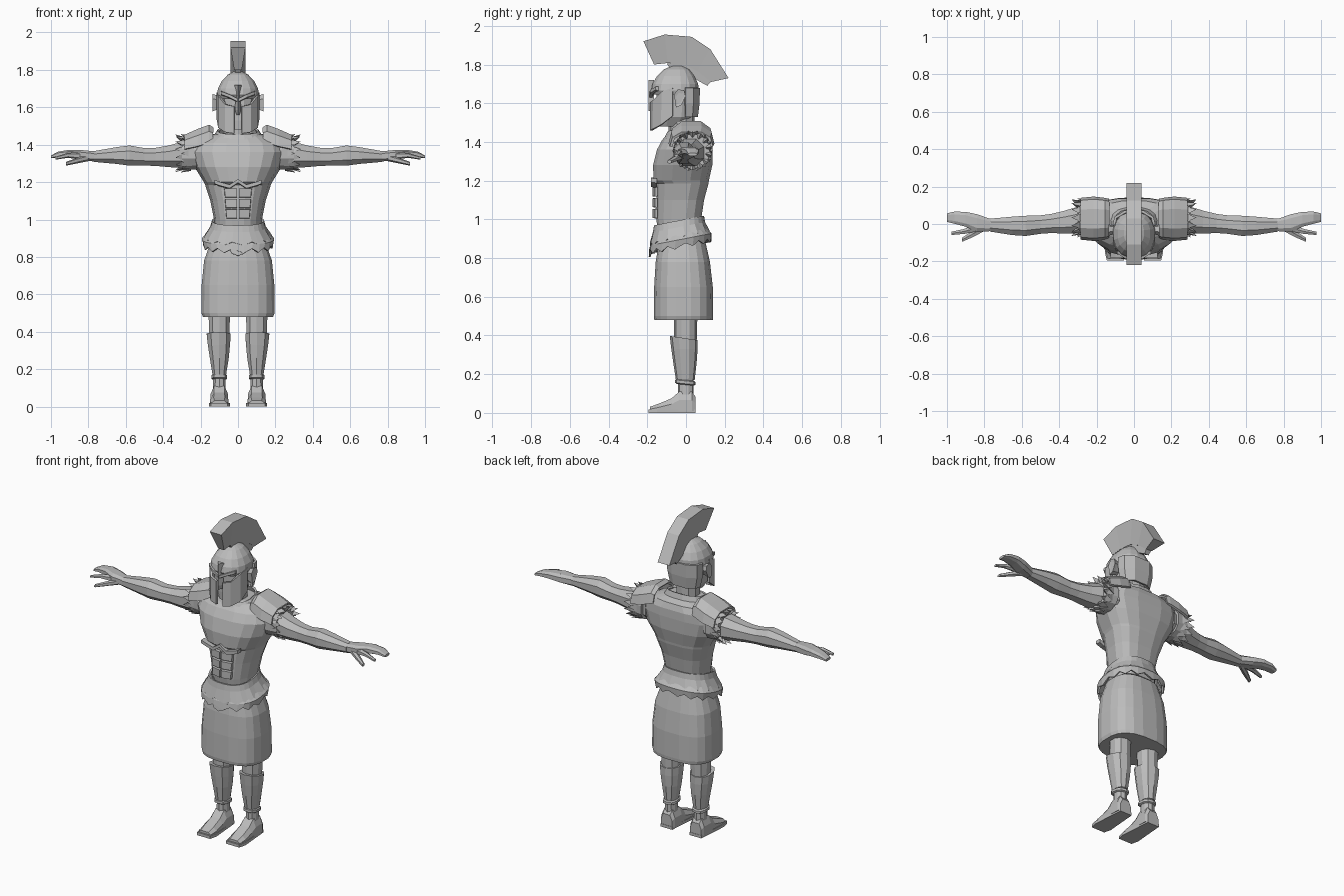
import bpy, bmesh, math
from mathutils import Vector as V

grey = bpy.data.materials.new("plain grey")
grey.diffuse_color = (0.5, 0.5, 0.5, 1)


def make(name, verts, faces, thick=0):
    bm = bmesh.new()
    vs = [bm.verts.new(v) for v in verts]
    for f in faces:
        bm.faces.new([vs[i] for i in f])
    bmesh.ops.recalc_face_normals(bm, faces=bm.faces)
    me = bpy.data.meshes.new(name)
    bm.to_mesh(me)
    bm.free()
    me.materials.append(grey)
    ob = bpy.data.objects.new(name, me)
    bpy.context.collection.objects.link(ob)
    if thick:
        mod = ob.modifiers.new("thickness", 'SOLIDIFY')
        mod.thickness = thick
        mod.offset = 0
    return ob


def loft(name, rings, caps=True, closed=True, thick=0):
    n = len(rings[0])
    faces = [(r * n + i, r * n + (i + 1) % n, (r + 1) * n + (i + 1) % n, (r + 1) * n + i)
             for r in range(len(rings) - 1) for i in range(n if closed else n - 1)]
    if caps:
        faces += [tuple(range(n)), tuple(range((len(rings) - 1) * n, len(rings) * n))]
    return make(name, [p for r in rings for p in r], faces, thick)


def se(a, p):
    c, s = math.cos(a), math.sin(a)
    return (math.copysign(abs(c) ** (2 / p), c), math.copysign(abs(s) ** (2 / p), s))


def ring_z(z, hx, yf, yb, cx=0, tilt=0, taper=0, n=16, p=2.6, wave=0):
    """Horizontal ring: half width, front y, back y."""
    out = []
    for i in range(n):
        u, w = se(2 * math.pi * (i + .5) / n, p)
        y = (yf + yb) / 2 + w * (yb - yf) / 2
        out.append(V((cx + u * hx * (1 + taper * min(w, 0)), y,
                      z + tilt * y + wave * (-1) ** i)))
    return out


def ring_x(s, x, y, z, ry, rz, n=8, p=2.2):
    """Ring across an arm on side s."""
    return [V((s * x, y + ry * u, z + rz * w))
            for u, w in (se(2 * math.pi * (i + .5) / n, p) for i in range(n))]


def prism(name, outline, w):
    """Solid from a (y, z, half width) outline, symmetric in x."""
    n = len(outline)
    vs = [(sx * h, y, z) for sx in (-1, 1) for y, z, h in outline]
    fs = [(i, (i + 1) % n, n + (i + 1) % n, n + i) for i in range(n)]
    m = n // 2   # outline is an outer run followed by the reversed inner run
    for k in range(m - 1):
        q = (k, k + 1, n - 2 - k, n - 1 - k)
        fs += [q, tuple(i + n for i in q)]
    return make(name, vs, fs)


# --- torso and neck ---
torso = [(.90, .13, -.14, .09), (1.0, .13, -.155, .08), (1.1, .15, -.155, .095),
         (1.185, .178, -.155, .118), (1.2, .185, -.17, .12), (1.28, .235, -.172, .138),
         (1.36, .265, -.152, .14), (1.41, .25, -.125, .138), (1.445, .18, -.095, .125),
         (1.462, .11, -.08, .08)]
loft("cuirass", [ring_z(*t, taper=.25, p=2.9) for t in torso])
loft("collar", [ring_z(1.445, .125, -.105, .085, tilt=.2), ring_z(1.475, .105, -.09, .075, tilt=.25)],
     caps=False, thick=.012)
loft("neck", [ring_z(z, .068, -.09, .045, n=10, p=2.2) for z in (1.4, 1.55)])

# --- abdominal plates and chest arch ---
for s in (-1, 1):
    for k in range(3):
        z0, z1 = 1.005 + k * .056, 1.055 + k * .056
        w0, w1 = .062 + k * .004, .066 + k * .004
        a = [V((s * x, y, z)) for x, y, z in
             ((.005, -.158, z0), (w0, -.146, z0), (w1, -.146, z1), (.005, -.158, z1))]
        b = [V((p.x * .96 + s * .001, p.y - .015, p.z * .9 + .1 * (z0 + z1) / 2)) for p in a]
        loft("abdominal_plate", [a, b])
    arch = [[V((s * x, y, z)) for y, z in ((-.15, z0 - .012), (-.182, z0 - .008), (-.182, z0 + .012), (-.15, z0 + .012))]
            for x, z0 in ((0, 1.205), (.045, 1.175), (.10, 1.19), (.125, 1.2))]
    loft("chest_arch", arch)

# --- skirt and belt ---
skirt = [(.48, .19, -.165, .14), (.5, .197, -.168, .142), (.65, .196, -.166, .14),
         (.78, .183, -.158, .125), (.89, .145, -.14, .1)]
loft("skirt", [ring_z(*t, n=20, p=2.7) for t in skirt])
belt = dict(n=28, tilt=.2, p=2.5)
loft("belt_upper", [ring_z(1.0, .133, -.16, .088, **belt), ring_z(.965, .143, -.166, .094, **belt),
                    ring_z(.905, .178, -.182, .118, wave=.009, **belt)], caps=False, thick=.012)
loft("belt_ruffle", [ring_z(.935, .155, -.16, .1, **belt), ring_z(.90, .187, -.18, .128, **belt),
                     ring_z(.868, .18, -.186, .125, wave=.011, **belt)], caps=False, thick=.012)
make("belt_flap", [(-.06, -.178, .87), (.06, -.178, .87), (.035, -.185, .82), (0, -.188, .805),
                   (-.035, -.185, .82)], [(0, 1, 2, 3, 4)], .01)

# --- head and helmet ---
loft("face", [ring_z(1.48, .05, -.15, .0, n=12), ring_z(1.53, .085, -.155, .04, n=12),
              ring_z(1.67, .095, -.155, .05, n=12)])
dome = [(1.645, .108, -.172, .064), (1.665, .114, -.182, .067), (1.7, .109, -.175, .065),
        (1.74, .088, -.152, .045), (1.775, .055, -.115, .018), (1.792, .022, -.075, -.015)]
loft("helmet_dome", [ring_z(*t, p=2.3) for t in dome])
for s in (-1, 1):
    # cheek plate wraps from the face slot to the ear
    pts = [(.02, -.178), (.065, -.166), (.1, -.125), (.107, -.068)]
    loft("cheek_plate", [[V((s * x, y, z)) for (x, y), z in zip(pts, zs)]
                         for zs in ((1.46, 1.467, 1.49, 1.535), (1.605, 1.615, 1.66, 1.68))],
         caps=False, closed=False, thick=.014)
    # slanted brow over the eye
    loft("brow", [[V((s * x, y + dy, z + dz)) for dy, dz in ((0, -.01), (-.016, -.006), (-.016, .01), (0, .012))]
                  for x, y, z in ((0, -.174, 1.635), (.045, -.17, 1.658), (.09, -.142, 1.675))])
    # ear
    loft("ear", [[V((s * x, -.032 + k * y, 1.625 + k * z)) for y, z in
                  ((-.03, .02), (-.01, .047), (.022, .042), (.03, .01), (.008, -.035), (-.02, -.047))]
                 for x, k in ((.085, .7), (.118, .85), (.136, 1), (.133, .6))])
    # crest support strip on each side
guard = [(-.108, -.005), (-.098, .035), (-.05, .065), (.05, .065), (.098, .035), (.108, -.005)]
loft("neck_guard", [[V((x * k, y * k, z)) for x, y in guard] for z, k in
                    ((1.53, .84), (1.6, .98), (1.68, 1))], caps=False, closed=False, thick=.014)
loft("nose_guard", [[V((x * w, y, z)) for x, y in ((-1, -.165), (0, -.195), (1, -.165))]
                    for w, z in ((.008, 1.56), (.016, 1.585), (.013, 1.66), (.02, 1.72))])

# --- crest ---
outer = [(-.22, 1.92), (-.11, 1.955), (.03, 1.943), (.125, 1.88), (.22, 1.73)]
inner = [(-.165, 1.8), (-.095, 1.808), (-.01, 1.8), (.06, 1.765), (.13, 1.71)]
prism("crest", [(y, z, .04) for y, z in outer] + [(y, z, .02) for y, z in reversed(inner)], 0)
prism("crest_base", [(-.1, 1.806, .018), (-.01, 1.803, .018), (.06, 1.768, .018), (.13, 1.713, .018),
                     (.11, 1.69, .014), (.03, 1.735, .014), (-.03, 1.77, .014), (-.08, 1.775, .014)], 0)

for s, side in ((-1, "right_"), (1, "left_")):
    # --- arm and hand ---
    arm = [(.2, .03, 1.35, .09, .08), (.3, .02, 1.345, .078, .075), (.37, .01, 1.338, .066, .062),
           (.44, .003, 1.335, .055, .052), (.5, -.003, 1.335, .053, .05), (.58, -.01, 1.342, .058, .058),
           (.65, -.01, 1.342, .053, .048), (.77, -.006, 1.337, .037, .031)]
    loft(side + "arm", [ring_x(s, *a) for a in arm])
    hand = [(.765, -.006, 1.337, .034, .029), (.84, .005, 1.345, .05, .028), (.9, .025, 1.352, .042, .022),
            (.96, .034, 1.348, .034, .016), (1.0, .034, 1.335, .024, .008)]
    loft(side + "hand", [ring_x(s, *a, n=8, p=3) for a in hand])
    loft(side + "index_finger", [ring_x(s, *a, n=6) for a in (
        (.84, -.02, 1.34, .022, .02), (.91, -.04, 1.343, .015, .013), (.975, -.05, 1.328, .01, .008))])
    loft(side + "thumb", [ring_x(s, *a, n=6) for a in (
        (.8, -.02, 1.33, .02, .018), (.86, -.052, 1.315, .02, .015), (.92, -.085, 1.298, .012, .01))])

    # --- pointed sleeve fringe ---
    loft(side + "sleeve", [ring_x(s, .22, .032, 1.35, .1, .085, 12), ring_x(s, .3, .032, 1.352, .092, .09, 12)])
    verts, faces = [], []
    for row, (x0, x1, r) in enumerate(((.25, .305, .094), (.285, .335, .09))):
        for k in range(14):
            a = 2 * math.pi * (k + row / 2) / 14
            b = len(verts)
            for x, da, rr in ((x0, -.24, r), (x0, .24, r), (x0 + .02, 0, r * .75), (x1, 0, r * 1.12)):
                verts.append((s * x, .034 + rr * math.cos(a + da), 1.354 + rr * math.sin(a + da)))
            faces += [(b, b + 1, b + 3), (b + 1, b + 2, b + 3), (b + 2, b, b + 3), (b, b + 2, b + 1)]
    make(side + "sleeve_fringe", verts, faces)

    # --- shoulder pad, an arched plate ---
    pad = []
    for x, top, low, ry in ((.135, 1.49, 1.415, .1), (.155, 1.505, 1.41, .105),
                            (.215, 1.482, 1.39, .112), (.285, 1.45, 1.375, .105)):
        pad.append([V((s * x, .028 + ry * u, low + (top - low) * w)) for u, w in
                    ((-1, 0), (-.88, .6), (-.45, .95), (.45, .95), (.88, .6), (1, 0))])
    loft(side + "shoulder_pad", pad, caps=False, closed=False, thick=.014)

    # --- leg, greave and foot ---
    cx = s * .1
    loft(side + "leg", [ring_z(z, h, f, b, cx, n=10, p=2.2) for z, h, f, b in (
        (.08, .036, -.042, .04), (.18, .034, -.042, .04), (.36, .055, -.06, .055), (.54, .062, -.065, .06))])
    loft(side + "greave", [ring_z(z, h, f, b, cx * k, tilt=t, n=10, p=2.3) for z, h, f, b, k, t in (
        (.17, .038, -.052, .045, 1, 0), (.26, .053, -.066, .055, 1, 0),
        (.33, .062, -.076, .06, 1.02, 0), (.385, .067, -.084, .06, 1.03, -.15))])
    loft(side + "ankle_band", [ring_z(z, h, -h - .012, h + .004, cx, n=10, tilt=-.1) for z, h in (
        (.145, .036), (.15, .044), (.165, .044), (.17, .036))])
    foot = [(.048, .038, .085), (.03, .046, .11), (-.035, .047, .11), (-.075, .047, .075),
            (-.14, .05, .048), (-.185, .042, .032)]
    loft(side + "foot", [[V((cx + w * u, y, z)) for u, z in
                          ((-1, .01), (1, .01), (1, h * .6), (.6, h), (-.6, h), (-1, h * .6))]
                         for y, w, h in foot])
    sole = [(-.04, .05), (.04, .05), (.048, -.05), (.056, -.15), (.045, -.195),
            (-.045, -.195), (-.056, -.15), (-.048, -.05)]
    loft(side + "sole", [[V((cx + x, y, z)) for x, y in sole] for z in (0, .018)])
